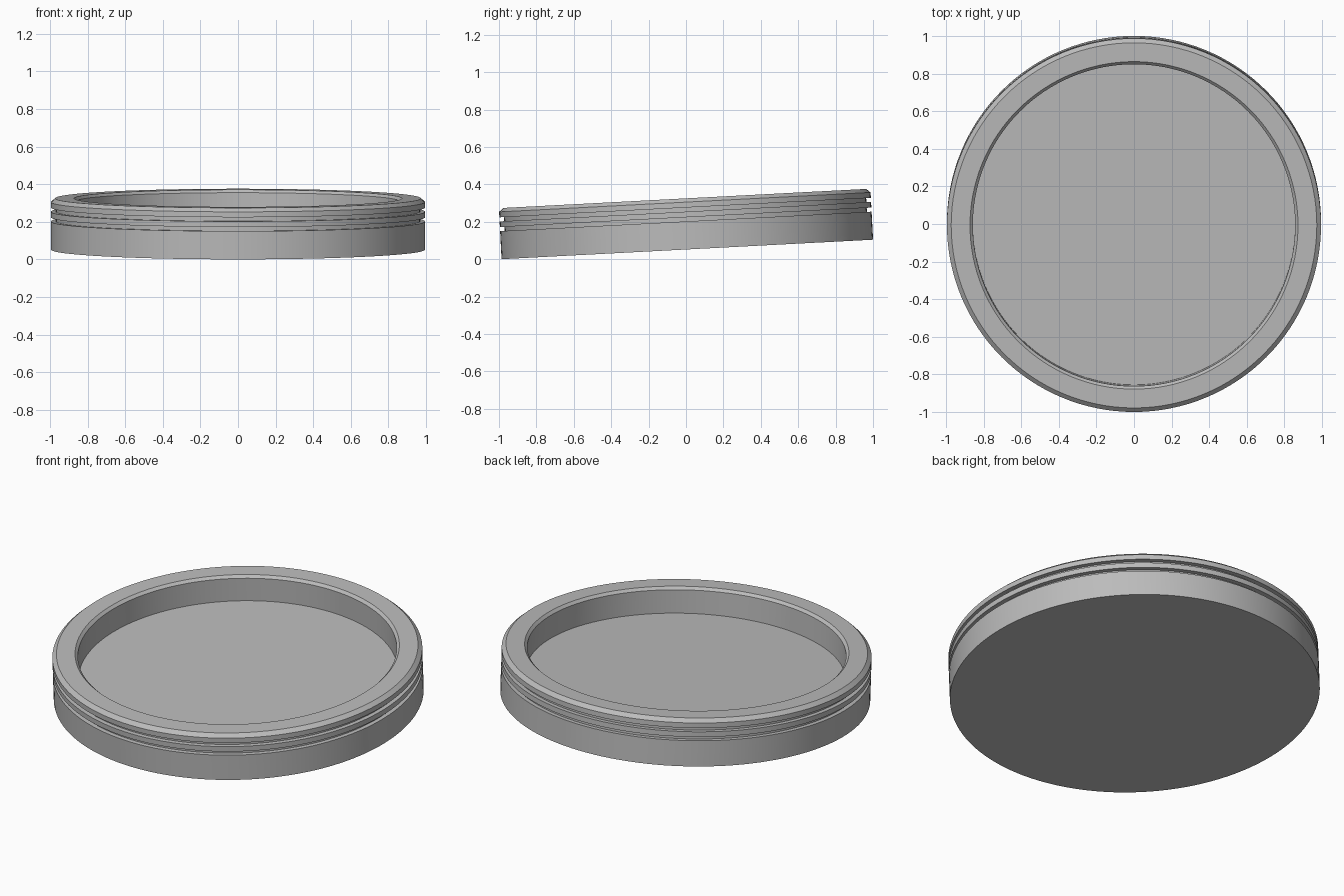
import bpy, bmesh, math
from mathutils import Matrix

cube = bpy.data.objects.get("Cube")
if cube:
    bpy.data.objects.remove(cube, do_unlink=True)

RADIUS, HEIGHT, TILT = 0.9945, 0.273, math.radians(3.0)
GROOVE_R = RADIUS - 0.025
FLOOR_R, FLOOR_Z = 0.857, 0.122
SEGMENTS = 128

# Plain grey material
grey = bpy.data.materials.new("plain grey")
grey.use_nodes = True
colour = (0.5, 0.5, 0.5, 1)
grey.diffuse_color = colour
grey.node_tree.nodes["Principled BSDF"].inputs["Base Color"].default_value = colour

# Half section from the base centre, up the grooved side, over the rim to the floor
profile = [(0, 0), (RADIUS, 0)]
for low, high in ((0.15, 0.172), (0.202, 0.224)):
    profile += [(RADIUS, low), (GROOVE_R, low), (GROOVE_R, high), (RADIUS, high)]
profile += [(RADIUS, HEIGHT - 0.02), (0.972, HEIGHT), (0.872, HEIGHT),
            (FLOOR_R, HEIGHT - 0.015), (FLOOR_R, FLOOR_Z), (0, FLOOR_Z)]

# Turn the section into a solid shallow lid
bm = bmesh.new()
points = [bm.verts.new((r, 0, z)) for r, z in profile]
edges = [bm.edges.new(pair) for pair in zip(points, points[1:])]
bmesh.ops.spin(bm, geom=points + edges, cent=(0, 0, 0), axis=(0, 0, 1),
               angle=math.tau, steps=SEGMENTS, use_merge=True)
bmesh.ops.remove_doubles(bm, verts=bm.verts, dist=0.0001)
bmesh.ops.recalc_face_normals(bm, faces=bm.faces)

# Tip the lid so its front edge rests on the ground
lift = RADIUS * math.sin(TILT)
bm.transform(Matrix.Translation((0, 0.007, lift)) @ Matrix.Rotation(TILT, 4, "X"))
mesh = bpy.data.meshes.new("grooved_lid")
bm.to_mesh(mesh)
bm.free()
mesh.materials.append(grey)
lid = bpy.data.objects.new("grooved_lid", mesh)
bpy.context.collection.objects.link(lid)

# Smooth round walls with crisp rims
bpy.ops.object.select_all(action="DESELECT")
lid.select_set(True)
bpy.context.view_layer.objects.active = lid
bpy.ops.object.shade_smooth_by_angle(angle=math.radians(25))
